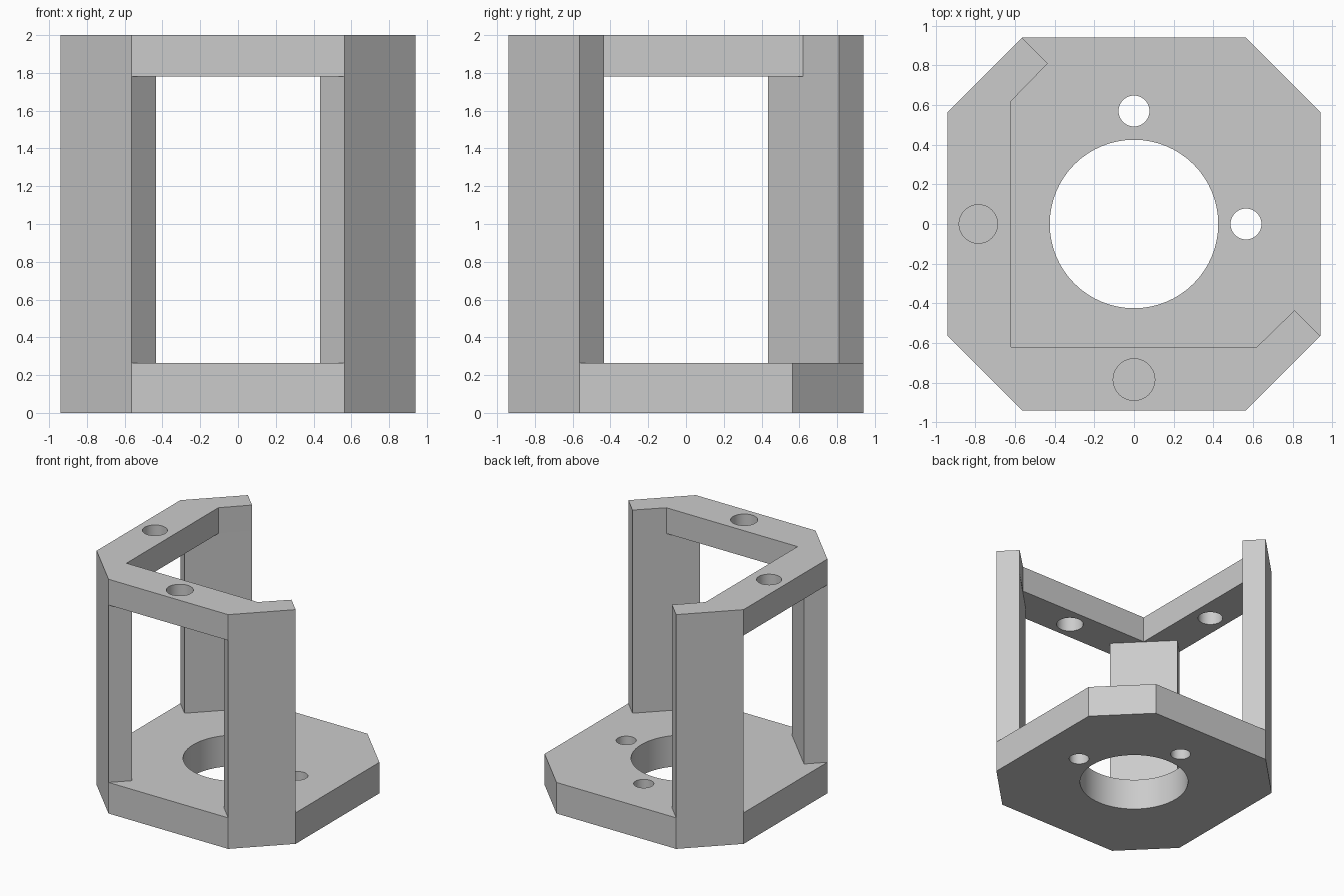
import bpy
import bmesh
from math import cos, sin, pi, radians

cube = bpy.data.objects.get("Cube")
if cube:
    bpy.data.objects.remove(cube, do_unlink=True)

HALF, CUT = 0.94, 0.565        # outer half width, start of the cut corners
INNER, TIP = 0.62, 0.13        # inside edge of the frame, post depth along an axis
BASE_TOP, FRAME_LOW, TOP = 0.265, 1.78, 2.0

grey = bpy.data.materials.new("plain grey")
grey.use_nodes = True
colour = (0.6, 0.6, 0.6, 1)
grey.diffuse_color = colour
grey.node_tree.nodes["Principled BSDF"].inputs["Base Color"].default_value = colour


def circle(x, y, r, n=64):
    return [(x + r * cos(2 * pi * i / n), y + r * sin(2 * pi * i / n)) for i in range(n)]


def plate(name, z0, z1, outline, holes=()):
    """Extrude a flat outline with round holes from z0 to z1."""
    curve = bpy.data.curves.new(name + "_profile", "CURVE")
    curve.dimensions, curve.fill_mode = "2D", "BOTH"
    curve.extrude = (z1 - z0) / 2
    for loop in [outline] + [circle(*h) for h in holes]:
        spline = curve.splines.new("POLY")
        spline.points.add(len(loop) - 1)
        for point, (x, y) in zip(spline.points, loop):
            point.co = (x, y, 0, 1)
        spline.use_cyclic_u = True
    temp = bpy.data.objects.new(name + "_profile", curve)
    bpy.context.collection.objects.link(temp)
    graph = bpy.context.evaluated_depsgraph_get()
    mesh = bpy.data.meshes.new_from_object(temp.evaluated_get(graph))
    bpy.data.objects.remove(temp, do_unlink=True)
    bpy.data.curves.remove(curve)

    bm = bmesh.new()
    bm.from_mesh(mesh)
    bmesh.ops.remove_doubles(bm, verts=bm.verts, dist=0.0001)
    bmesh.ops.translate(bm, verts=bm.verts, vec=(0, 0, (z0 + z1) / 2))
    bmesh.ops.dissolve_limit(bm, angle_limit=radians(0.5), verts=bm.verts, edges=bm.edges)
    bmesh.ops.recalc_face_normals(bm, faces=bm.faces)
    bm.to_mesh(mesh)
    bm.free()

    mesh.materials.clear()
    mesh.materials.append(grey)
    obj = bpy.data.objects.new(name, mesh)
    bpy.context.collection.objects.link(obj)
    bpy.ops.object.select_all(action="DESELECT")
    obj.select_set(True)
    bpy.context.view_layer.objects.active = obj
    bpy.ops.object.shade_smooth_by_angle(angle=radians(30))
    return obj


# Octagonal base with the large bore and two small holes
octagon = [(CUT, -HALF), (HALF, -CUT), (HALF, CUT), (CUT, HALF),
           (-CUT, HALF), (-HALF, CUT), (-HALF, -CUT), (-CUT, -HALF)]
plate("base_plate", 0, BASE_TOP, octagon,
      [(0, 0, 0.425), (0, 0.57, 0.078), (0.565, 0, 0.078)])

# Slanted posts on three corners
post = [(CUT, HALF), (HALF, CUT), (HALF - TIP, CUT - TIP), (CUT - TIP, HALF - TIP)]
for name, sx, sy in (("front_right_post", -1, -1),
                     ("front_left_post", 1, -1),
                     ("back_right_post", -1, 1)):
    plate(name, BASE_TOP, FRAME_LOW, [(sx * x, sy * y) for x, y in post])

# L-shaped top frame that runs over the posts
half_frame = [(-CUT, -HALF), (CUT, -HALF), (HALF, -CUT),
              (HALF - TIP, TIP - CUT), (INNER, -INNER)]
mirrored = [(y, x) for x, y in reversed(half_frame)]
plate("top_frame", FRAME_LOW, TOP, half_frame + [(-INNER, -INNER)] + mirrored,
      [(-0.785, 0, 0.097), (0, -0.785, 0.105)])
